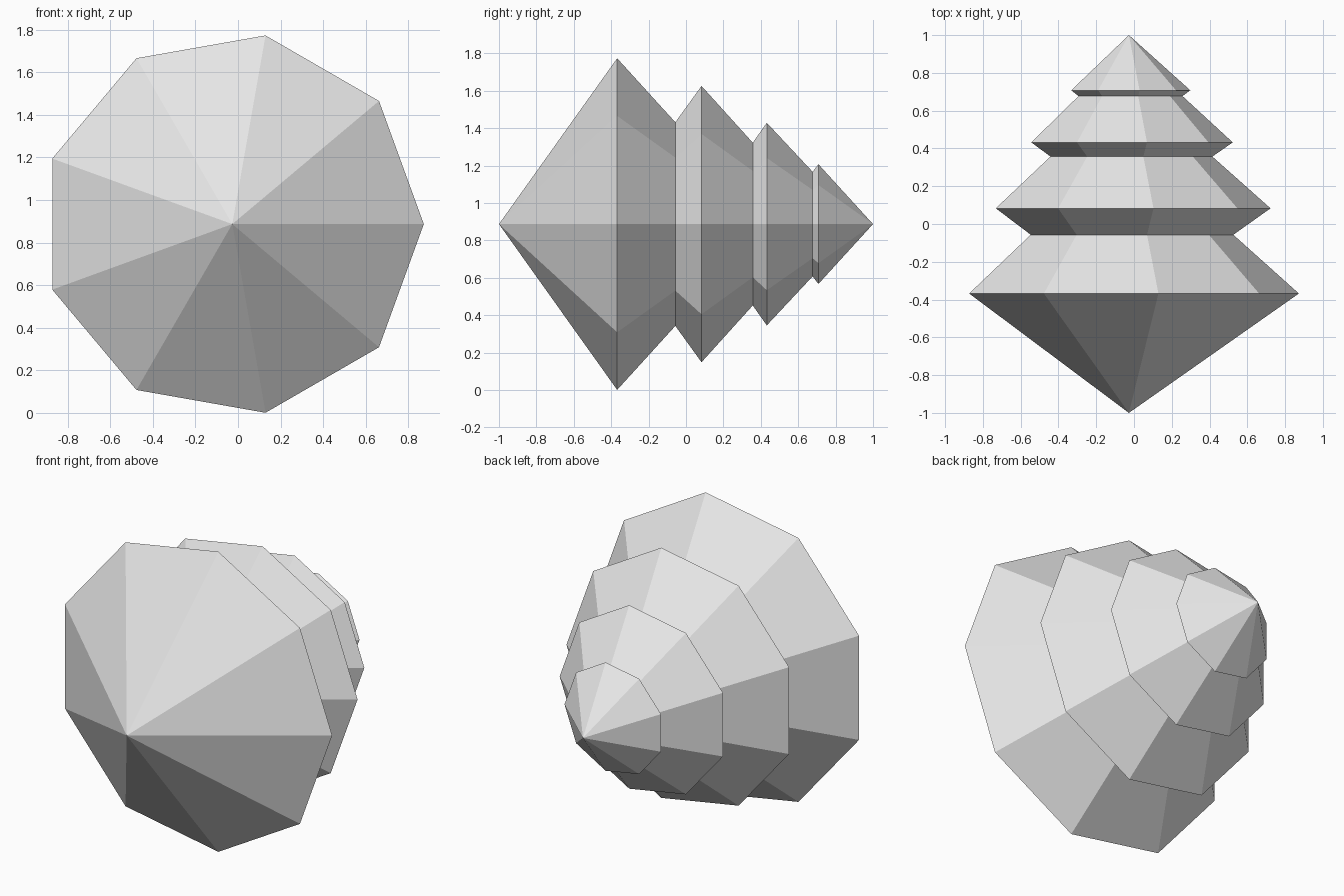
import bpy, bmesh, math

if "Cube" in bpy.data.objects:
    bpy.data.objects.remove(bpy.data.objects["Cube"])

SIDES = 9
CX, CZ = -0.027, 0.887

# Tier profile along the y axis: (position, radius), rims alternating with valleys
PROFILE = [(-0.368, 0.90), (-0.057, 0.553), (0.083, 0.75), (0.357, 0.442),
           (0.432, 0.55), (0.677, 0.284), (0.708, 0.325)]

grey = bpy.data.materials.new("light_grey")
grey.diffuse_color = (0.8, 0.8, 0.8, 1)
grey.use_nodes = True
grey.node_tree.nodes["Principled BSDF"].inputs["Base Color"].default_value = grey.diffuse_color

bm = bmesh.new()

# Nine-sided rings, stacked along y
rings = []
for y, r in PROFILE:
    rings.append([bm.verts.new((CX + r * math.cos(2 * math.pi * i / SIDES), y,
                                CZ + r * math.sin(2 * math.pi * i / SIDES)))
                  for i in range(SIDES)])

# Pointed ends
front_tip = bm.verts.new((CX, -1.0, CZ))
back_tip = bm.verts.new((CX, 1.0, CZ))

# Flat facets between rings and fans to the tips
for i in range(SIDES):
    j = (i + 1) % SIDES
    bm.faces.new((front_tip, rings[0][i], rings[0][j]))
    for a, b in zip(rings, rings[1:]):
        bm.faces.new((a[i], b[i], b[j], a[j]))
    bm.faces.new((back_tip, rings[-1][j], rings[-1][i]))

bmesh.ops.recalc_face_normals(bm, faces=bm.faces)
mesh = bpy.data.meshes.new("tiered_cone")
bm.to_mesh(mesh)
bm.free()
mesh.materials.append(grey)
bpy.context.collection.objects.link(bpy.data.objects.new("tiered_cone", mesh))
